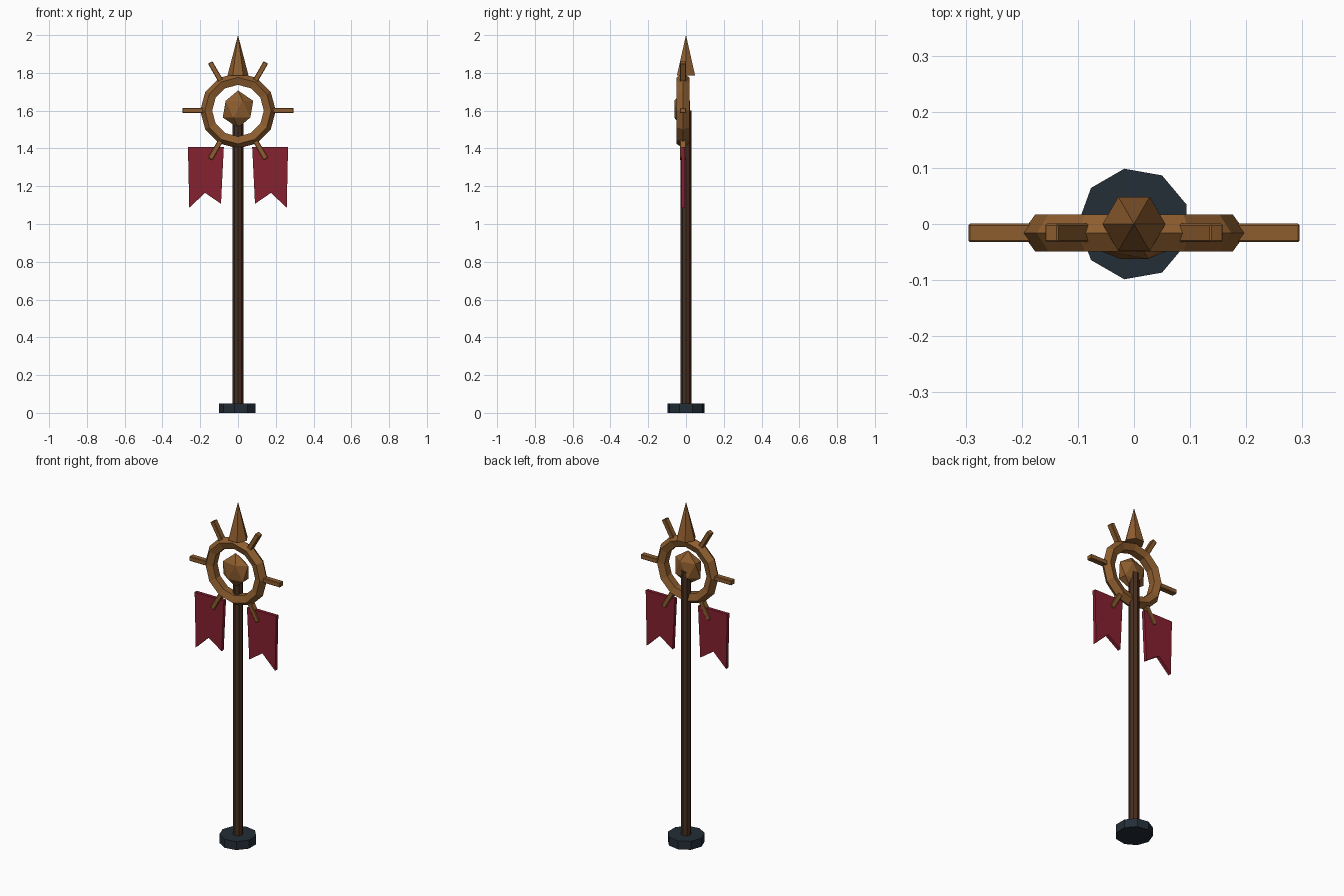
import bpy, bmesh, math
from mathutils import Matrix, Vector

if "Cube" in bpy.data.objects:
    bpy.data.objects.remove(bpy.data.objects["Cube"])


def material(name, rgb):
    m = bpy.data.materials.new(name)
    m.use_nodes = True
    m.diffuse_color = (*rgb, 1)
    bsdf = m.node_tree.nodes["Principled BSDF"]
    bsdf.inputs["Base Color"].default_value = (*rgb, 1)
    bsdf.inputs["Roughness"].default_value = 0.8
    return m


BRONZE = material("bronze", (0.27, 0.11, 0.028))
WOOD = material("dark wood", (0.065, 0.028, 0.014))
IRON = material("dark iron", (0.017, 0.027, 0.038))
CLOTH = material("red cloth", (0.24, 0.015, 0.03))

HUB = Vector((0, -0.016, 1.6))


def finish(bm, name, mat):
    bmesh.ops.recalc_face_normals(bm, faces=bm.faces)
    mesh = bpy.data.meshes.new(name)
    bm.to_mesh(mesh)
    bm.free()
    mesh.materials.append(mat)
    ob = bpy.data.objects.new(name, mesh)
    bpy.context.collection.objects.link(ob)
    return ob


def column(name, mat, sides, r_low, r_high, z0, z1):
    """Upright prism or cone whose first corner points to the back."""
    bm = bmesh.new()
    place = Matrix.Translation((0, 0, (z0 + z1) / 2)) @ Matrix.Rotation(math.pi / 2, 4, "Z")
    bmesh.ops.create_cone(bm, cap_ends=True, segments=sides, radius1=r_low,
                          radius2=r_high, depth=z1 - z0, matrix=place)
    return finish(bm, name, mat)


# Base, pole and top spike
column("base", IRON, 9, 0.1, 0.1, 0, 0.05)
column("pole", WOOD, 8, 0.028, 0.028, 0.04, 1.6)
column("top_spike", BRONZE, 6, 0.056, 0, 1.785, 2.0)

# Ring with a five-sided section, ridge outward
bm = bmesh.new()
MAJOR, MINOR, R, r = 12, 5, 0.165, 0.035
loops = []
for i in range(MAJOR):
    a = math.tau * i / MAJOR
    loop = []
    for j in range(MINOR):
        b = math.tau * j / MINOR
        d = R + r * math.cos(b)
        loop.append(bm.verts.new(HUB + Vector((d * math.cos(a), r * math.sin(b), d * math.sin(a)))))
    loops.append(loop)
for i in range(MAJOR):
    p, q = loops[i], loops[(i + 1) % MAJOR]
    for j in range(MINOR):
        k = (j + 1) % MINOR
        bm.faces.new((p[j], p[k], q[k], q[j]))
finish(bm, "ring", BRONZE)

# Spokes radiating outward from the ring
for n in range(6):
    bm = bmesh.new()
    bmesh.ops.create_cube(bm, size=1, matrix=Matrix.Translation((0.235, 0, 0))
                          @ Matrix.Diagonal((0.12, 0.033, 0.027, 1)))
    bmesh.ops.bevel(bm, geom=bm.edges[:], offset=0.003, segments=1, affect="EDGES")
    bm.transform(Matrix.Translation(HUB) @ Matrix.Rotation(-n * math.pi / 3, 4, "Y"))
    finish(bm, f"spoke_{n + 1}", BRONZE)

# Faceted gem, flattened front to back
bm = bmesh.new()
bmesh.ops.create_icosphere(bm, subdivisions=1, radius=0.095,
                           matrix=Matrix.Translation((0, -0.02, 1.608))
                           @ Matrix.Diagonal((0.95, 0.52, 1.04, 1)))
finish(bm, "centre_gem", BRONZE)

# Swallow-tailed pennants on both sides
outline = [(0.075, 1.408), (0.265, 1.408), (0.258, 1.085), (0.175, 1.165), (0.09, 1.107)]
for side, label in ((1, "left"), (-1, "right")):
    bm = bmesh.new()
    front = bm.faces.new([bm.verts.new((side * x, -0.024, z)) for x, z in outline])
    grown = bmesh.ops.extrude_face_region(bm, geom=[front], use_keep_orig=True)
    moved = [v for v in grown["geom"] if isinstance(v, bmesh.types.BMVert)]
    bmesh.ops.translate(bm, verts=moved, vec=(0, 0.02, 0))
    finish(bm, f"{label}_pennant", CLOTH)
